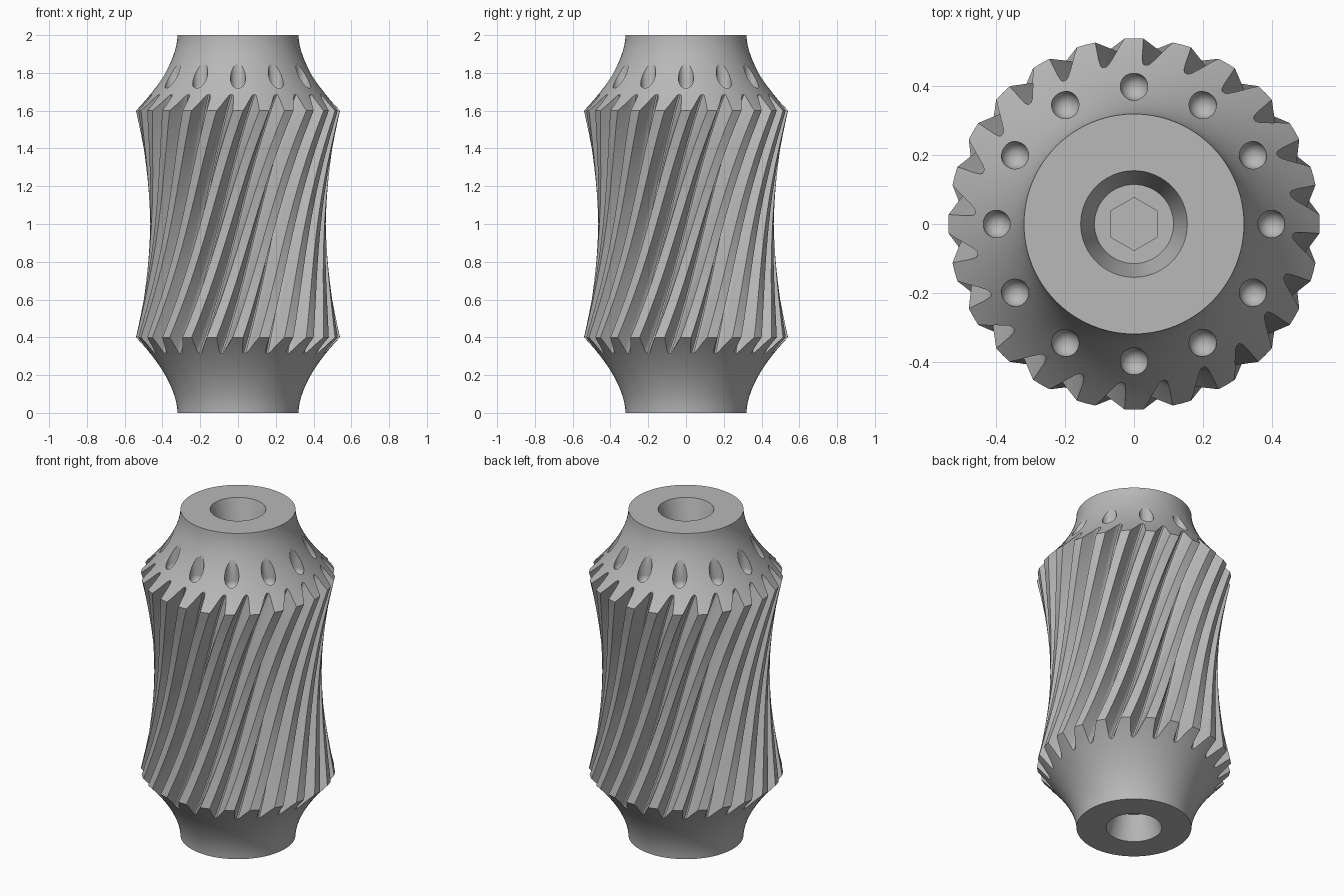
import bpy
import bmesh
from math import sin, cos, pi, radians, sqrt

cube = bpy.data.objects.get("Cube")
if cube:
    bpy.data.objects.remove(cube, do_unlink=True)

TEETH = 24
TWIST = radians(45)      # turn of the teeth between the two rims
RIM, WAIST, NECK = 0.54, 0.466, 0.32

metal = bpy.data.materials.new("Light grey metal")
metal.use_nodes = True
grey = (0.48, 0.48, 0.48, 1)
metal.diffuse_color = grey
metal.node_tree.nodes["Principled BSDF"].inputs["Base Color"].default_value = grey


def ring(radius, z, count, x=0, y=0, phase=0):
    angles = [phase + 2 * pi * i / count for i in range(count)]
    return [(x + radius * cos(a), y + radius * sin(a), z) for a in angles]


def loft(bm, rings):
    """Skin a stack of closed rings and cap both ends."""
    rows = [[bm.verts.new(p) for p in r] for r in rings]
    n = len(rows[0])
    for low, high in zip(rows, rows[1:]):
        for i in range(n):
            j = (i + 1) % n
            bm.faces.new((low[i], low[j], high[j], high[i]))
    bm.faces.new(rows[0][::-1])
    bm.faces.new(rows[-1])


def make_object(name, stacks):
    bm = bmesh.new()
    for rings in stacks:
        loft(bm, rings)
    bmesh.ops.recalc_face_normals(bm, faces=bm.faces)
    mesh = bpy.data.meshes.new(name)
    bm.to_mesh(mesh)
    bm.free()
    mesh.materials.append(metal)
    obj = bpy.data.objects.new(name, mesh)
    bpy.context.collection.objects.link(obj)
    return obj


def barrel_radius(z):
    """Hourglass curve through the tooth tips."""
    t = (z - 1) / 0.6
    return sqrt(WAIST ** 2 + (RIM ** 2 - WAIST ** 2) * t * t)


# Turned body: recessed ends, flared necks and an hourglass barrel
flare = [(NECK + (RIM - NECK) * (i / 14) ** 1.75, 0.4 * i / 14) for i in range(15)]
barrel = [(barrel_radius(z), z) for z in (0.4 + 1.2 * i / 20 for i in range(1, 20))]
lower = [(0.115, 0.15), (0.155, 0)] + flare
upper = [(r, 2 - z) for r, z in reversed(lower)]
gear = make_object("helical_gear_body",
                   [[ring(r, z, 96) for r, z in lower + barrel + upper]])

# Twisted groove cutters: half section as (degrees, share of tip radius)
half = [(6.2, 1.15), (4.6, 1.0), (2.4, 0.875), (1.5, 0.84), (0.6, 0.826)]
section = half + [(-a, f) for a, f in reversed(half)]


def groove_ring(index, z):
    turn = 2 * pi * (index + 0.5) / TEETH + TWIST * (z - 1.6) / 1.2
    size = barrel_radius(z)
    return [(f * size * cos(turn + radians(a)), f * size * sin(turn + radians(a)), z)
            for a, f in section]


grooves = make_object("groove_cutters", [
    [groove_ring(k, 0.25 + 1.5 * i / 30) for i in range(31)] for k in range(TEETH)])

# Round-bottomed holes drilled down into the upper neck
holes = []
for k in range(12):
    x, y = 0.4 * cos(k * pi / 6), 0.4 * sin(k * pi / 6)
    bowl = [(0.04 * sin(b), 1.73 - 0.04 * cos(b)) for b in (pi / 2 * i / 6 for i in range(1, 7))]
    holes.append([ring(r, z, 24, x, y) for r, z in bowl + [(0.04, 2.1)]])
dimples = make_object("hole_cutters", holes)

# Hexagonal sockets in the floor of each recess
sockets = make_object("hex_socket_cutters", [
    [ring(0.077, a, 6, phase=pi / 2), ring(0.077, b, 6, phase=pi / 2)]
    for a, b in ((0.1, 0.25), (1.75, 1.9))])

bpy.ops.object.select_all(action="DESELECT")
bpy.context.view_layer.objects.active = gear
gear.select_set(True)
for cutter in (grooves, dimples, sockets):
    cutter.hide_render = True
    cut = gear.modifiers.new(cutter.name, "BOOLEAN")
    cut.operation = "DIFFERENCE"
    cut.solver = "EXACT"
    cut.object = cutter
    bpy.ops.object.modifier_apply(modifier=cut.name)
    bpy.data.objects.remove(cutter, do_unlink=True)

bpy.ops.object.shade_smooth_by_angle(angle=radians(28))
